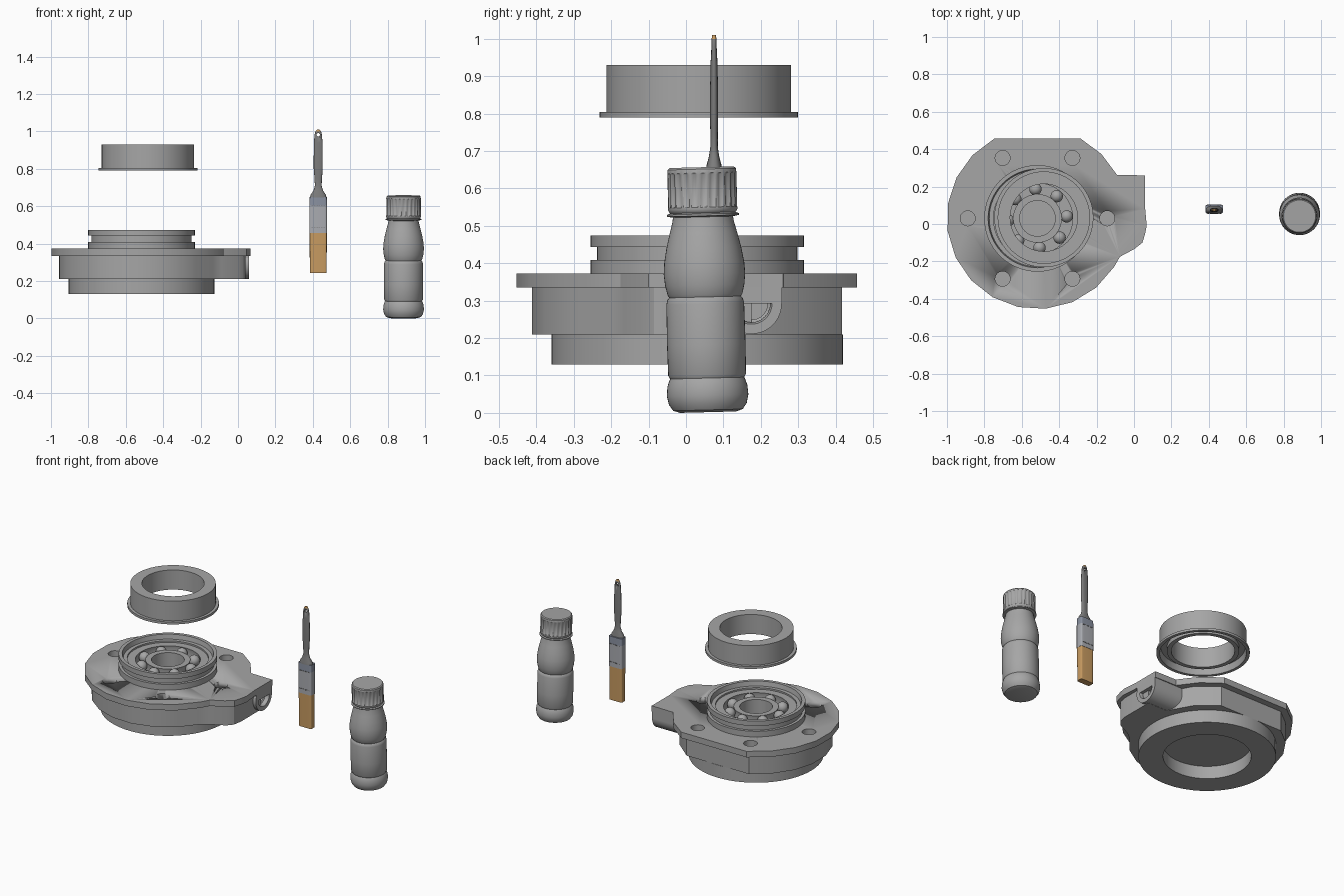
import bpy, bmesh, math
from mathutils import Matrix, Vector

if "Cube" in bpy.data.objects:
    bpy.data.objects.remove(bpy.data.objects["Cube"])

def material(name, r, g, b):
    m = bpy.data.materials.new(name)
    m.diffuse_color = (r, g, b, 1)
    m.use_nodes = True
    m.node_tree.nodes["Principled BSDF"].inputs["Base Color"].default_value = m.diffuse_color
    return m

GREY = material("metal grey", .38, .38, .38)
DARK = material("handle grey", .20, .20, .20)
STEEL = material("ferrule steel", .40, .41, .44)
BLUE = material("ferrule blue grey", .25, .28, .35)
TAN = material("bristle tan", .58, .33, .12)

CX, CY = -.516, .03          # housing axis

def finish(name, bm, mats, angle=35):
    bmesh.ops.recalc_face_normals(bm, faces=bm.faces)
    me = bpy.data.meshes.new(name)
    bm.to_mesh(me)
    bm.free()
    ob = bpy.data.objects.new(name, me)
    bpy.context.collection.objects.link(ob)
    for m in mats:
        me.materials.append(m)
    bpy.ops.object.select_all(action='DESELECT')
    ob.select_set(True)
    bpy.context.view_layer.objects.active = ob
    bpy.ops.object.shade_smooth_by_angle(angle=math.radians(angle))
    return ob

def loft(name, secs, centre, mat, n=64, power=2, closed=False, caps=True, xf=None, knurl=None):
    """Stack of (z, half x, half y) superellipse rings; a lathe when both halves match."""
    bm = bmesh.new()
    rings = []
    for k, (z, hx, hy) in enumerate(secs):
        ring = []
        for i in range(n):
            a = 2 * math.pi * i / n
            c, s = math.cos(a), math.sin(a)
            f = .95 if knurl and k in knurl and i % 4 < 2 else 1
            x = math.copysign(abs(c) ** (2 / power), c) * hx * f
            y = math.copysign(abs(s) ** (2 / power), s) * hy * f
            ring.append(bm.verts.new((x, y, z)))
        rings.append(ring)
    pairs = list(zip(rings, rings[1:])) + ([(rings[-1], rings[0])] if closed else [])
    for p, q in pairs:
        for i in range(n):
            j = (i + 1) % n
            bm.faces.new((p[i], p[j], q[j], q[i]))
    if caps and not closed:
        bm.faces.new(rings[0])
        bm.faces.new(rings[-1])
    bm.transform(Matrix.Translation(centre) @ (xf or Matrix()))
    return finish(name, bm, mat if isinstance(mat, list) else [mat])

def lathe(name, prof, centre, mat, **kw):
    return loft(name, [(z, r, r) for r, z in prof], centre, mat, **kw)

def prism(name, pts, z0, z1, mat):
    bm = bmesh.new()
    f = bm.faces.new([bm.verts.new((x, y, z0)) for x, y in pts])
    g = bmesh.ops.extrude_face_region(bm, geom=[f])
    bmesh.ops.translate(bm, verts=[v for v in g['geom'] if isinstance(v, bmesh.types.BMVert)],
                        vec=(0, 0, z1 - z0))
    return finish(name, bm, [mat], 30)

def arc(r, a0, a1, n):
    return [(CX + r * math.cos(math.radians(a0 + (a1 - a0) * i / n)),
             CY + r * math.sin(math.radians(a0 + (a1 - a0) * i / n))) for i in range(n + 1)]

def cut(ob, cutter):
    m = ob.modifiers.new("cut", 'BOOLEAN')
    m.operation, m.solver, m.object = 'DIFFERENCE', 'EXACT', cutter
    bpy.context.view_layer.objects.active = ob
    bpy.ops.object.modifier_apply(modifier=m.name)
    bpy.data.objects.remove(cutter)

def box(name, x0, x1, y0, y1, z0, z1, mat):
    return prism(name, [(x0, y0), (x1, y0), (x1, y1), (x0, y1)], z0, z1, mat)

# Housing flange: coarse arc with a flat at the back and a port tab on the right
flange = prism("flange", arc(.485, 28.6, 61.7, 2) + arc(.485, 118.3, 327.6, 12) +
               [(-.075, -.175), (.0, -.135), (.045, -.10), (.06, -.05), (.068, -.01),
                (.06, .08), (.06, .26)], .335, .373, GREY)
for i in range(6):
    a = math.radians(60 * i)
    cut(flange, lathe("hole_cutter", [(.04, .25), (.04, .45)],
                      (CX + .373 * math.cos(a), CY + .373 * math.sin(a), 0), GREY, n=24))
cut(flange, lathe("bore_cutter", [(.096, .25), (.096, .45)], (CX, CY, 0), GREY, n=48))

# Housing body below the flange, with the port side
prism("housing_body", arc(.445, 19, 60.4, 2) + arc(.445, 119.6, 329, 12) +
      [(-.09, -.165), (.0, -.12), (.03, -.085), (.04, -.03), (.04, .175)], .21, .335, GREY)
box("port_block", -.2, .06, .10, .256, .292, .335, GREY)

# Side port: bored cylinder lying along x
lathe("side_port", [(.081, -.26), (.081, .06), (.055, .06), (.050, .05), (.050, .035),
                    (.043, .03), (.043, -.06)], (0, .175, .292), GREY, n=40,
      xf=Matrix.Rotation(math.pi / 2, 4, 'Y'))

# Lower spigot ring
lathe("lower_ring", [(.39, .21), (.39, .13), (.25, .13), (.25, .21)], (CX, CY, 0), GREY, closed=True)

# Hub with outer groove, bearing seat, raceway and inner ring
lathe("bearing_hub", [(.285, .37), (.285, .409), (.268, .409), (.268, .443), (.285, .443),
                      (.285, .474), (.264, .474), (.258, .445), (.235, .445), (.235, .435),
                      (.188, .435), (.193, .41), (.188, .38), (.13, .38), (.125, .41),
                      (.13, .435), (.095, .435), (.095, .335)], (CX, CY, 0), GREY, caps=False)

# Bearing balls
for i in range(8):
    a = math.radians(4 + 45 * i)
    bm = bmesh.new()
    bmesh.ops.create_uvsphere(bm, u_segments=20, v_segments=12, radius=.033)
    bm.transform(Matrix.Translation((CX + .157 * math.cos(a), CY + .157 * math.sin(a), .412)))
    finish(f"bearing_ball_{i + 1}", bm, [GREY])

# Lifted seal ring above the hub, slightly off axis
lathe("seal_ring", [(.18, .93), (.247, .93), (.247, .805), (.265, .805), (.265, .79),
                    (.246, .79), (.238, .83), (.205, .83), (.205, .805), (.18, .805)],
      (-.482, .034, 0), GREY, closed=True)

# Paint brush: bristles, ferrule in two bands, handle with hanging hole
B = (.429, .08, 0)
loft("bristles", [(.243, .045, .020), (.46, .046, .022)], B, TAN, n=32, power=7)
loft("ferrule", [(.458, .047, .024), (.605, .047, .024)], B, STEEL, n=32, power=7)
loft("ferrule_band", [(.605, .047, .024), (.65, .046, .023)], B, BLUE, n=32, power=7)
H = (.429, .075, 0)
handle = loft("brush_handle", [(.648, .044, .022), (.662, .040, .020), (.685, .025, .014),
                               (.71, .018, .010), (.75, .020, .010), (.80, .024, .011),
                               (.87, .024, .0105), (.94, .023, .009), (.98, .020, .007),
                               (1.0, .015, .0065), (1.01, .007, .005)], H, [DARK, TAN], n=28, power=2.4)
for p in handle.data.polygons:
    p.material_index = int(p.center.z > 1.0)
cut(handle, lathe("hang_cutter", [(.009, -.05), (.009, .05)], (.429, .075, .982), DARK, n=20,
                  xf=Matrix.Rotation(math.pi / 2, 4, 'X')))
# Stitched marks on the ferrule faces
for row, z in enumerate((.485, .60)):
    for side, y in (("front", .056), ("back", .104)):
        for i in range(6):
            x = .429 + (i - 2.5) * .013
            box(f"ferrule_mark_{side}_{row}_{i}", x - .004, x + .004, y - .0015, y + .0015,
                z, z + .005, DARK)

# Bottle: turned body and knurled cap, leaning a touch to the front
LEAN = Matrix.Rotation(.026, 4, 'X')
BC = (.885, .059, .002)
lathe("bottle_body", [(.075, 0), (.093, .006), (.104, .022), (.109, .045), (.107, .07), (.102, .085),
                      (.099, .091), (.104, .1), (.105, .18), (.104, .29), (.101, .302), (.096, .308),
                      (.100, .315), (.106, .34), (.109, .37), (.107, .40), (.100, .44),
                      (.090, .48), (.082, .51), (.080, .525)], BC, GREY, n=48, xf=LEAN)
lathe("bottle_collar", [(.08, .522), (.096, .525), (.096, .530), (.086, .534)], BC, GREY, n=48, xf=LEAN)
lathe("bottle_cap", [(.086, .532), (.090, .536), (.0925, .542), (.0925, .548), (.0925, .552), (.0925, .635),
                     (.0925, .640), (.091, .65), (.086, .655)], BC, GREY, n=96, xf=LEAN, knurl=(4, 5))
